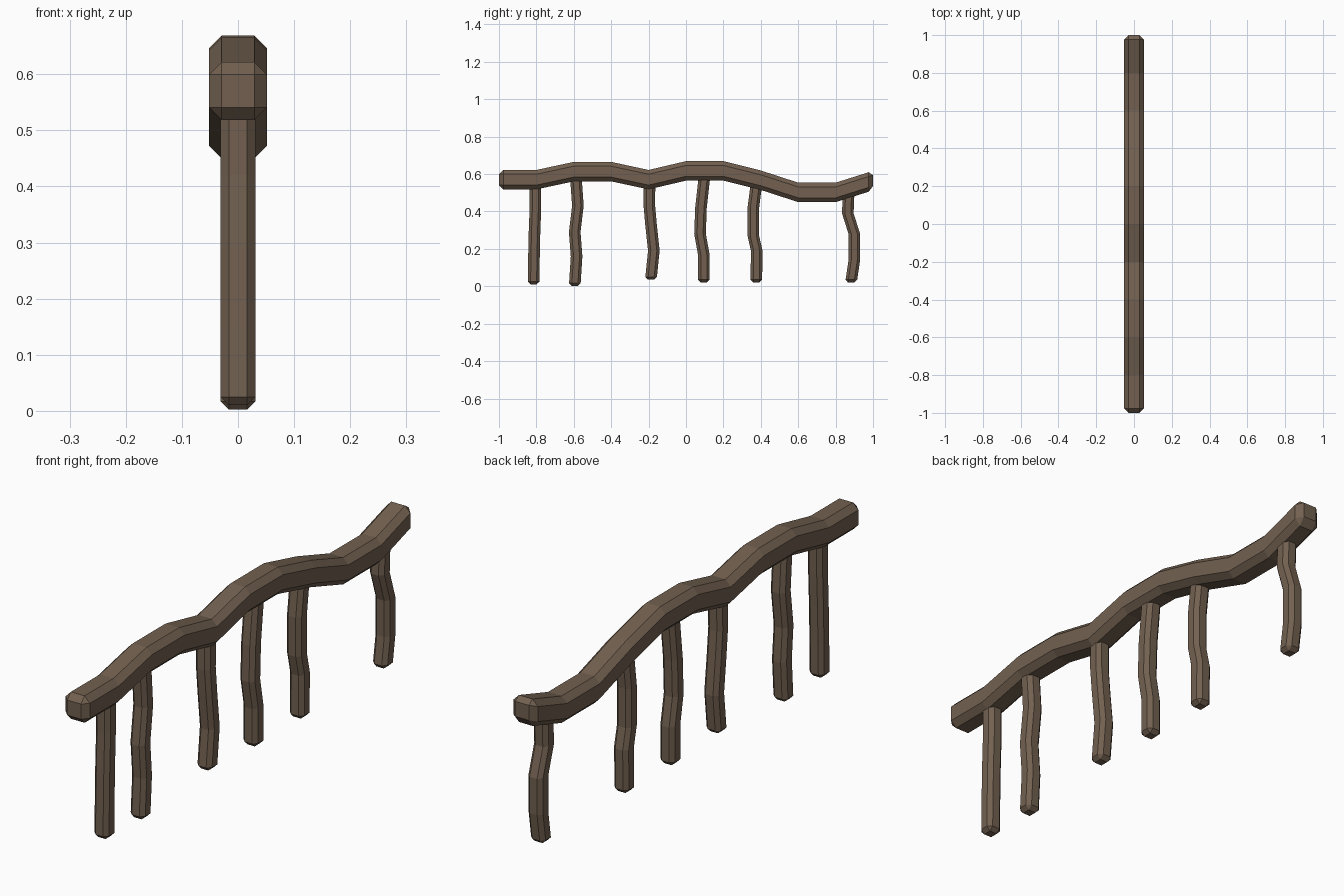
import bpy, bmesh
from mathutils import Vector

if "Cube" in bpy.data.objects:
    bpy.data.objects.remove(bpy.data.objects["Cube"])

wood = bpy.data.materials.new("brown wood")
wood.diffuse_color = (0.168, 0.118, 0.080, 1)
wood.use_nodes = True
wood.node_tree.nodes["Principled BSDF"].inputs["Base Color"].default_value = wood.diffuse_color


def section(h, c):
    """Square of half width h with corners cut back to c."""
    return [(h, -c), (h, c), (c, h), (-c, h), (-h, c), (-h, -c), (-c, -h), (c, -h)]


def beam(name, path, axis, h, c):
    """Chamfered bar along path of (y, z); rings lie square to axis, ends are bevelled."""
    pts = [Vector((0, y, z)) for y, z in path]
    k = 2 if axis == 'Z' else 1
    cut = h - c

    # bevelled ends: small square cap, then the full ring
    def inset(a, b):
        d = b - a
        return a + d * (cut / abs(d[k]))
    rings = [(pts[0], c), (inset(pts[0], pts[1]), h)]
    rings += [(p, h) for p in pts[1:-1]]
    rings += [(inset(pts[-1], pts[-2]), h), (pts[-1], c)]
    bm = bmesh.new()
    loops = []
    for p, hh in rings:
        loop = []
        for u, v in section(hh, c):
            off = Vector((u, v, 0)) if axis == 'Z' else Vector((u, 0, v))
            loop.append(bm.verts.new(p + off))
        loops.append(loop)
    for a, b in zip(loops, loops[1:]):
        for i in range(8):
            j = (i + 1) % 8
            bm.faces.new((a[i], a[j], b[j], b[i]))
    bm.faces.new(loops[0])
    bm.faces.new(loops[-1])
    bmesh.ops.remove_doubles(bm, verts=bm.verts, dist=1e-5)
    bmesh.ops.recalc_face_normals(bm, faces=bm.faces)
    me = bpy.data.meshes.new(name)
    bm.to_mesh(me)
    bm.free()
    me.materials.append(wood)
    ob = bpy.data.objects.new(name, me)
    bpy.context.collection.objects.link(ob)


# wavy top rail
beam("top_rail", [(-1, .57), (-.8, .57), (-.6, .613), (-.4, .613), (-.2, .57), (0, .617),
                  (.2, .617), (.4, .567), (.6, .502), (.8, .502), (1, .565)], 'Y', .052, .029)

# crooked posts, bottom to top, tops buried in the rail
posts = [
    [(-.815, .01), (-.813, .15), (-.81, .29), (-.805, .42), (-.805, .56)],
    [(-.595, .002), (-.585, .16), (-.595, .29), (-.578, .43), (-.59, .60)],
    [(-.188, .035), (-.172, .19), (-.187, .33), (-.196, .43), (-.195, .56)],
    [(.095, .02), (.095, .17), (.075, .28), (.08, .42), (.10, .60)],
    [(.376, .02), (.378, .19), (.36, .27), (.36, .42), (.378, .56)],
    [(.882, .02), (.90, .14), (.90, .28), (.865, .39), (.87, .51)],
]
for n, path in enumerate(posts, 1):
    beam("post_%d" % n, path, 'Z', .031, .016)
